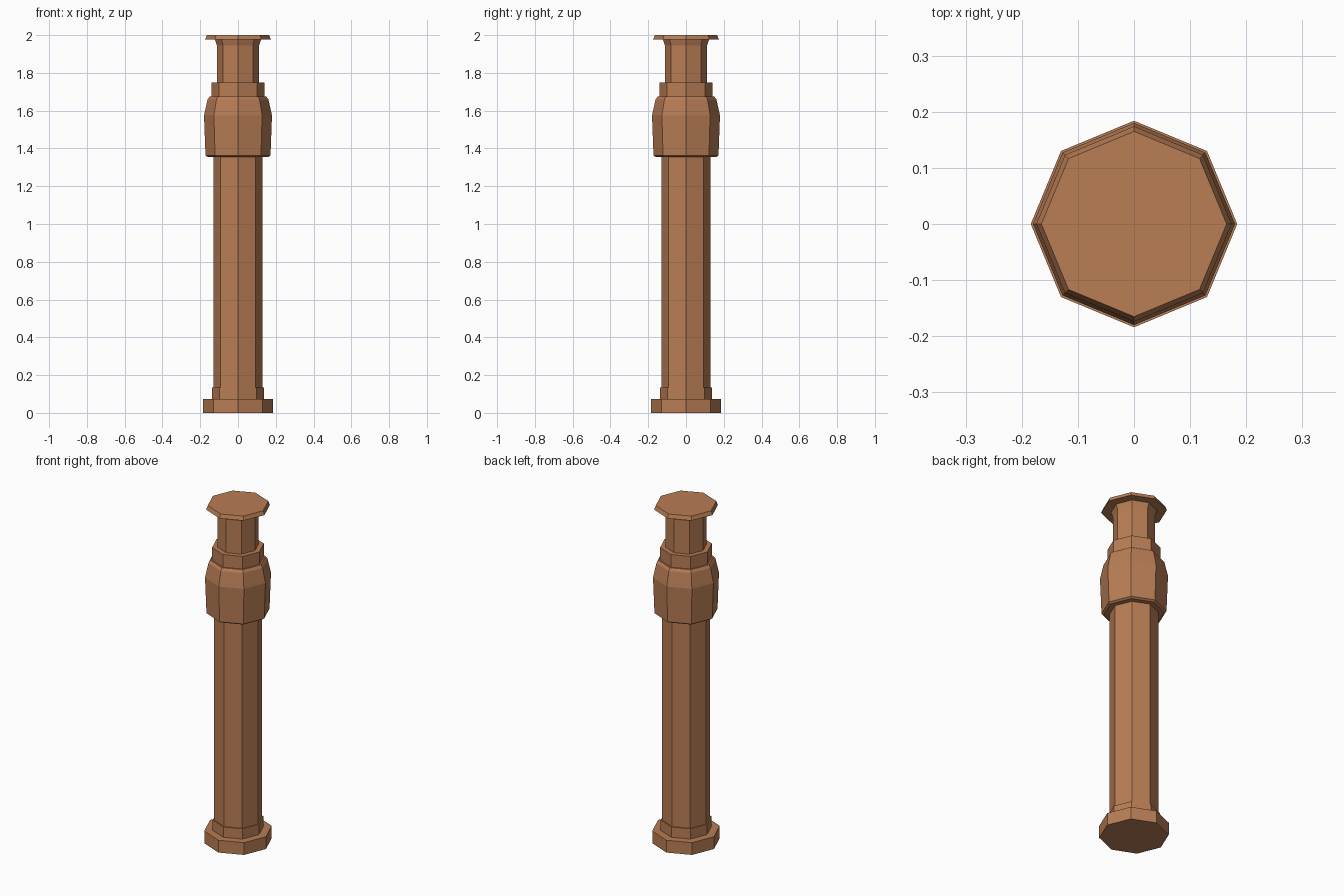
import bpy, bmesh, math

if "Cube" in bpy.data.objects:
    bpy.data.objects.remove(bpy.data.objects["Cube"])

SIDES = 8
clay = bpy.data.materials.new("terracotta")
clay.diffuse_color = (0.48, 0.205, 0.09, 1.0)
clay.use_nodes = True
clay.node_tree.nodes["Principled BSDF"].inputs["Base Color"].default_value = clay.diffuse_color


def turned_part(name, profile):
    """Octagonal solid from (radius, z) rings, corners on the axes."""
    bm = bmesh.new()
    rings = []
    for r, z in profile:
        rings.append([bm.verts.new((r * math.cos(2 * math.pi * i / SIDES),
                                    r * math.sin(2 * math.pi * i / SIDES), z))
                      for i in range(SIDES)])
    for low, high in zip(rings, rings[1:]):
        for i in range(SIDES):
            j = (i + 1) % SIDES
            bm.faces.new((low[i], low[j], high[j], high[i]))
    bm.faces.new(rings[0][::-1])
    bm.faces.new(rings[-1])
    mesh = bpy.data.meshes.new(name)
    bm.to_mesh(mesh)
    bm.free()
    mesh.materials.append(clay)
    obj = bpy.data.objects.new(name, mesh)
    bpy.context.collection.objects.link(obj)


# Foot and stepped base
turned_part("base_plinth", [(0.184, 0), (0.184, 0.073)])
turned_part("base_step", [(0.138, 0.073), (0.138, 0.134)])
# Long shaft
turned_part("shaft", [(0.131, 0.134), (0.131, 1.357)])
# Bulging collar with chamfered underside and shoulder
turned_part("collar", [(0.160, 1.355), (0.172, 1.363), (0.180, 1.575),
                       (0.161, 1.660), (0.150, 1.675)])
turned_part("collar_ring", [(0.141, 1.675), (0.141, 1.75)])
# Narrow neck flaring slightly under the cap
turned_part("neck", [(0.112, 1.75), (0.112, 1.945), (0.122, 1.977)])
# Tapered top cap
turned_part("top_cap", [(0.174, 1.977), (0.165, 2.0)])
